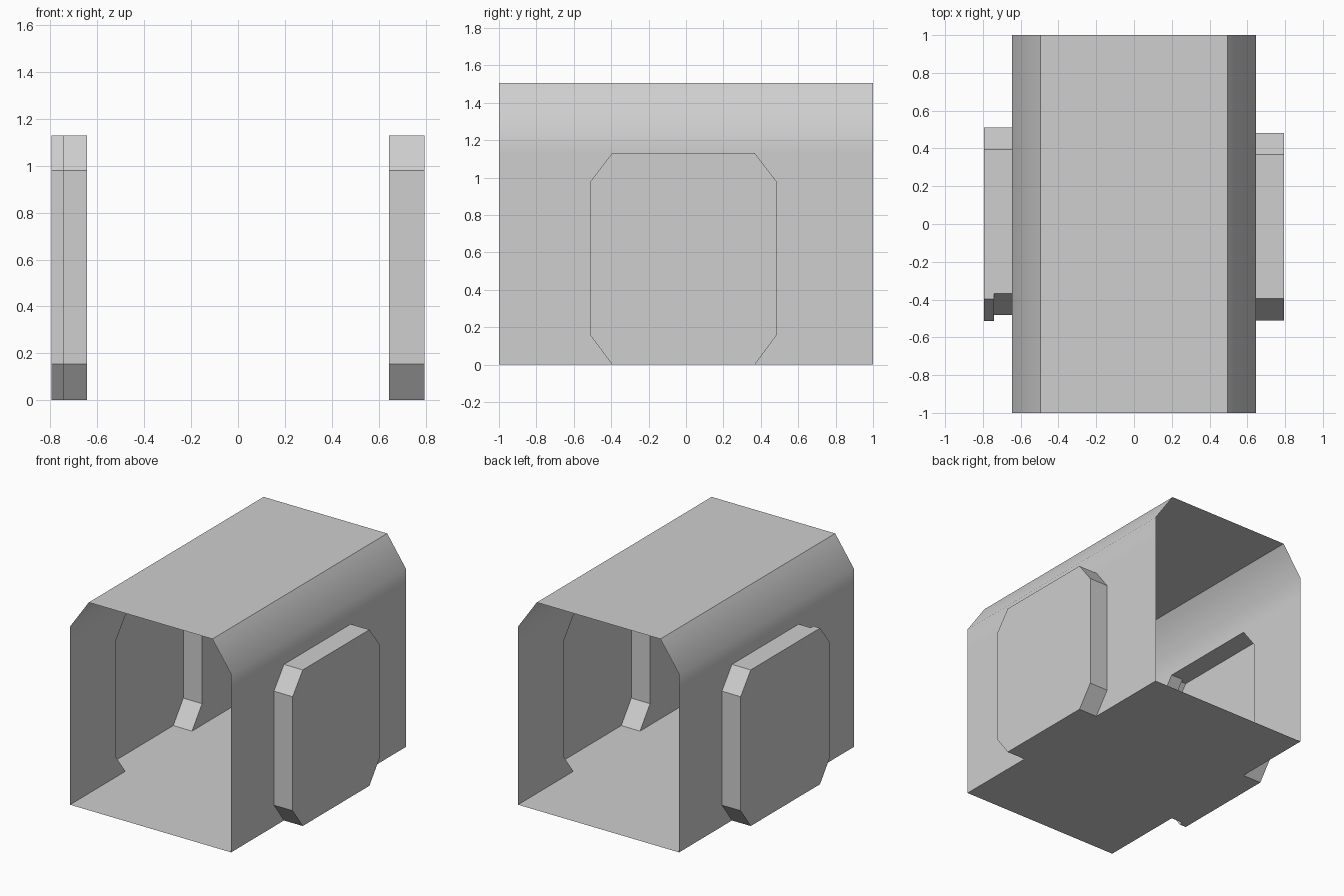
import bpy, bmesh, math

cube = bpy.data.objects.get("Cube")
if cube:
    bpy.data.objects.remove(cube, do_unlink=True)

GREY = (0.62, 0.62, 0.62, 1)
mat = bpy.data.materials.new("plain grey")
mat.use_nodes = True
mat.diffuse_color = GREY
mat.node_tree.nodes["Principled BSDF"].inputs["Base Color"].default_value = GREY

WALL_X, PAD_X, ROOF_X = 0.645, 0.795, 0.495
LIP_X, LIP = 0.742, 0.03
HEIGHT, SHOULDER = 1.505, 1.29
Y0, Y1, CUT = -0.51, 0.483, 0.115      # bay ends and corner cut
PAD_TOP, LOW, HIGH = 1.13, 0.155, 0.98


def bay_end(y, inward):
    """Chamfered end of a side bay, from floor to top, as (y, z)."""
    return [(y + inward * CUT, 0), (y, LOW), (y, HIGH), (y + inward * CUT, PAD_TOP)]


def bay_outline(y0, y1):
    return bay_end(y0, 1) + bay_end(y1, -1)[::-1]


def add_face(bm, points):
    return bm.faces.new([bm.verts.new(p) for p in points])


def finish(bm, name):
    bmesh.ops.remove_doubles(bm, verts=bm.verts, dist=0.0005)
    bmesh.ops.recalc_face_normals(bm, faces=bm.faces)
    mesh = bpy.data.meshes.new(name)
    bm.to_mesh(mesh)
    bm.free()
    mesh.materials.append(mat)
    obj = bpy.data.objects.new(name, mesh)
    bpy.context.collection.objects.link(obj)
    bpy.ops.object.select_all(action='DESELECT')
    obj.select_set(True)
    bpy.context.view_layer.objects.active = obj
    bpy.ops.object.shade_smooth_by_angle(angle=math.radians(36.2))
    return obj


# Open-ended shell: floor, roof, and two walls with bay openings
bm = bmesh.new()
for x, z in ((WALL_X, 0), (ROOF_X, HEIGHT)):
    add_face(bm, [(-x, -1, z), (x, -1, z), (x, 1, z), (-x, 1, z)])
for s in (1, -1):
    front, back = bay_end(Y0, 1), bay_end(Y1, -1)
    walls = [
        [(-1, 0)] + front + [(-1, PAD_TOP)],
        [(1, 0)] + back + [(1, PAD_TOP)],
        [(-1, PAD_TOP), front[-1], back[-1], (1, PAD_TOP), (1, SHOULDER), (-1, SHOULDER)],
    ]
    for poly in walls:
        add_face(bm, [(s * WALL_X, s * y, z) for y, z in poly])
    add_face(bm, [(s * WALL_X, -1, SHOULDER), (s * WALL_X, 1, SHOULDER),
                  (s * ROOF_X, 1, HEIGHT), (s * ROOF_X, -1, HEIGHT)])
finish(bm, "shell")


# Hollow side bays, the right one with a small lip at its front end
def side_bay(name, s, lip):
    rings = [(WALL_X, Y1), (PAD_X, Y1)]
    if lip:
        rings = [(WALL_X, Y1), (LIP_X, Y1), (LIP_X, Y1 + lip), (PAD_X, Y1 + lip)]
    bm = bmesh.new()
    loops = [[(s * x, s * y, z) for y, z in bay_outline(Y0, y1)] for x, y1 in rings]
    for a, b in zip(loops, loops[1:]):
        for i in range(len(a)):
            j = (i + 1) % len(a)
            quad = list(dict.fromkeys((a[i], a[j], b[j], b[i])))
            # the lip step only has area at the shifted end
            if len(quad) > 2 and not (a[i][0] == b[i][0] and a[i][2] == a[j][2]):
                add_face(bm, quad)
    add_face(bm, loops[-1])
    finish(bm, name)


side_bay("left_side_bay", 1, 0)
side_bay("right_side_bay", -1, LIP)
